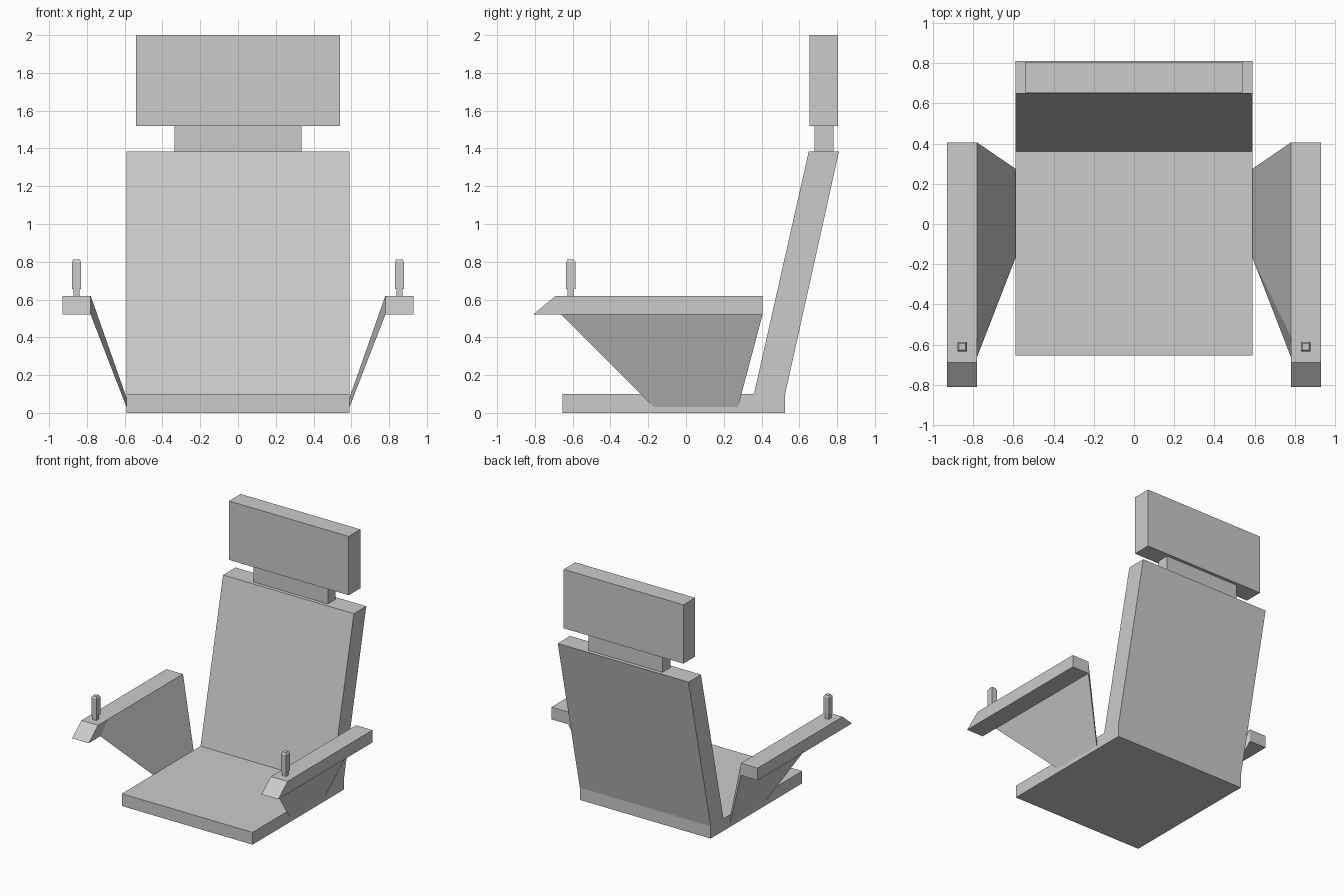
import bpy

if "Cube" in bpy.data.objects:
    bpy.data.objects.remove(bpy.data.objects["Cube"])


def mesh(name, verts, faces):
    me = bpy.data.meshes.new(name)
    me.from_pydata(verts, [], faces)
    ob = bpy.data.objects.new(name, me)
    bpy.context.collection.objects.link(ob)
    return ob


def mirror(ob):
    ob.modifiers.new("mirror", 'MIRROR')
    return ob


def loft(name, sections):
    """Closed solid through matching rings of points."""
    n = len(sections[0])
    verts = [p for s in sections for p in s]
    faces = [tuple(reversed(range(n)))]
    for k in range(len(sections) - 1):
        a, b = k * n, (k + 1) * n
        faces += [(a + i, a + (i + 1) % n, b + (i + 1) % n, b + i) for i in range(n)]
    faces.append(tuple(range(len(verts) - n, len(verts))))
    return mesh(name, verts, faces)


def extrude_x(name, profile, x0, x1):
    """Side profile (y, z), counter-clockwise seen from +x."""
    return loft(name, [[(x, y, z) for y, z in profile] for x in (x0, x1)])


def box(name, x0, x1, y0, y1, z0, z1):
    return extrude_x(name, [(y0, z0), (y1, z0), (y1, z1), (y0, z1)], x0, x1)


def square(x, y, z, r):
    return [(x - r, y - r, z), (x + r, y - r, z), (x + r, y + r, z), (x - r, y + r, z)]


# Seat and reclined backrest in one profile
extrude_x("seat_and_backrest",
          [(-0.655, 0), (0.525, 0), (0.525, 0.1), (0.81, 1.385),
           (0.65, 1.385), (0.36, 0.1), (-0.655, 0.1)], -0.59, 0.59)

# Headrest and its neck
box("headrest_neck", -0.335, 0.335, 0.68, 0.78, 1.385, 1.52)
box("headrest", -0.54, 0.54, 0.655, 0.805, 1.52, 2.0)

# Armrests with wedge-shaped front
mirror(extrude_x("armrests",
                 [(-0.81, 0.52), (0.405, 0.52), (0.405, 0.62), (-0.69, 0.62)],
                 0.78, 0.93))

# Slanted panels joining the seat sides to the armrests
mirror(loft("armrest_supports", [
    [(0.59, -0.17, 0.03), (0.59, 0.275, 0.03), (0.59, 0.275, 0.08), (0.59, -0.17, 0.08)],
    [(0.78, -0.66, 0.52), (0.78, 0.405, 0.52), (0.78, 0.405, 0.62), (0.78, -0.56, 0.62)]]))

# Control sticks: thin stem, thicker grip, chamfered top
levels = [(0.62, 0.017), (0.655, 0.017), (0.655, 0.024), (0.8, 0.024), (0.813, 0.016)]
mirror(loft("control_sticks", [square(0.855, -0.61, z, r) for z, r in levels]))
